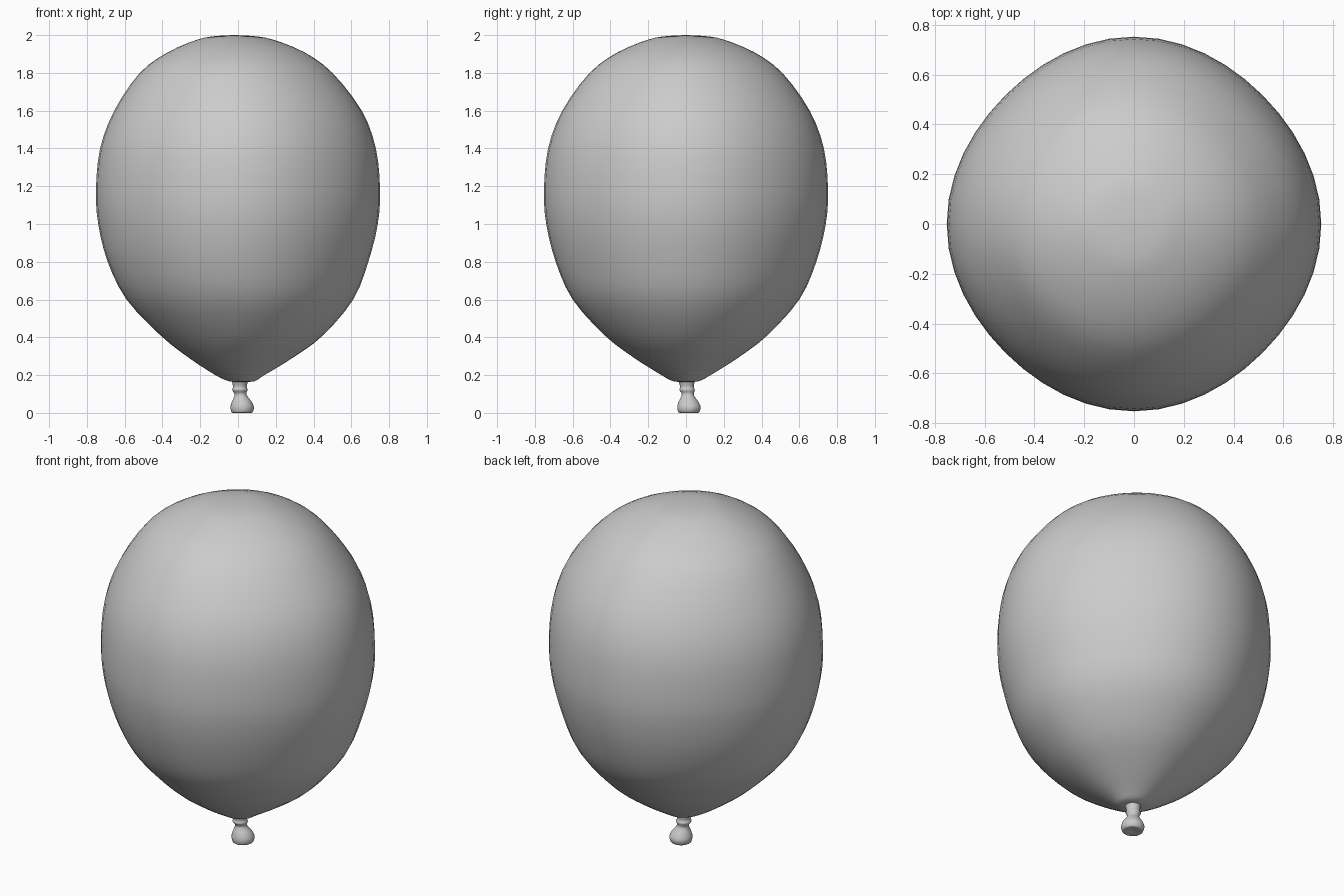
import bpy, bmesh, math
from mathutils import Vector

if "Cube" in bpy.data.objects:
    bpy.data.objects.remove(bpy.data.objects["Cube"])

SEGMENTS = 48


def refine(rings, steps):
    """Catmull-Rom smoothing of ring settings."""
    pts = [Vector(r) for r in rings]
    out = []
    for i in range(len(pts) - 1):
        a, b = pts[max(i - 1, 0)], pts[i]
        c, d = pts[i + 1], pts[min(i + 2, len(pts) - 1)]
        for k in range(steps):
            t = k / steps
            out.append(0.5 * (2 * b + (c - a) * t + (2 * a - 5 * b + 4 * c - d) * t * t
                              + (3 * b - a - 3 * c + d) * t ** 3))
    return out + [pts[-1]]


def lathe(name, rings, steps, lobes):
    """Closed skin through rings of (radius, z, centre x, centre y)."""
    bm = bmesh.new()
    loops = []
    for r, z, cx, cy in refine(rings, steps):
        if r < 0.004:
            loops.append([bm.verts.new((cx, cy, z))])
            continue
        loop = []
        for i in range(SEGMENTS):
            a = 2 * math.pi * i / SEGMENTS
            q = r * (1 + lobes(z) * (math.cos(4 * a) - 1))
            loop.append(bm.verts.new((cx + q * math.cos(a), cy + q * math.sin(a), z)))
        loops.append(loop)
    for lo, hi in zip(loops, loops[1:]):
        for i in range(SEGMENTS):
            j = (i + 1) % SEGMENTS
            if len(lo) == 1 and len(hi) > 1:
                bm.faces.new((lo[0], hi[j], hi[i]))
            elif len(hi) == 1 and len(lo) > 1:
                bm.faces.new((lo[i], lo[j], hi[0]))
            elif len(lo) > 1:
                bm.faces.new((lo[i], lo[j], hi[j], hi[i]))
    bmesh.ops.recalc_face_normals(bm, faces=bm.faces)
    mesh = bpy.data.meshes.new(name)
    bm.to_mesh(mesh)
    bm.free()
    obj = bpy.data.objects.new(name, mesh)
    bpy.context.collection.objects.link(obj)
    for p in mesh.polygons:
        p.use_smooth = True
    return obj


# Inflated body, slightly squared in plan
lathe("balloon_body", [
    (0, 0.165, 0.015, 0), (0.065, 0.167, 0.02, 0), (0.13, 0.2, 0.01, 0),
    (0.28, 0.295, 0.015, 0), (0.43, 0.41, 0.02, 0), (0.6, 0.6, 0.01, 0),
    (0.69, 0.8, 0, 0), (0.74, 1.0, 0, 0), (0.752, 1.18, 0, 0),
    (0.73, 1.4, 0, 0), (0.655, 1.6, 0, 0), (0.51, 1.8, -0.01, 0),
    (0.36, 1.91, -0.01, 0), (0.2, 1.976, -0.015, 0), (0.1, 1.995, -0.018, 0),
    (0, 2.0, -0.02, 0)], 3, lambda z: 0.014)

# Tied neck and flared lip
lathe("balloon_neck", [
    (0, 0.012, 0.02, 0.015), (0.045, 0.006, 0.02, 0.015),
    (0.057, 0.012, 0.022, 0.015), (0.062, 0.035, 0.022, 0.016),
    (0.052, 0.062, 0.02, 0.013), (0.034, 0.09, 0.015, 0.01),
    (0.033, 0.105, 0.012, 0.009), (0.041, 0.122, 0.01, 0.006),
    (0.036, 0.138, 0.01, 0.005), (0.042, 0.165, 0.01, 0.003),
    (0.045, 0.185, 0.01, 0)], 3, lambda z: 0.0)

# Stand the model on the ground
for o in bpy.context.collection.objects:
    if o.name == "balloon_neck":
        low = min(v.co.z for v in o.data.vertices)
        for v in o.data.vertices:
            v.co.z -= low * max(0, 1 - v.co.z / 0.1)
